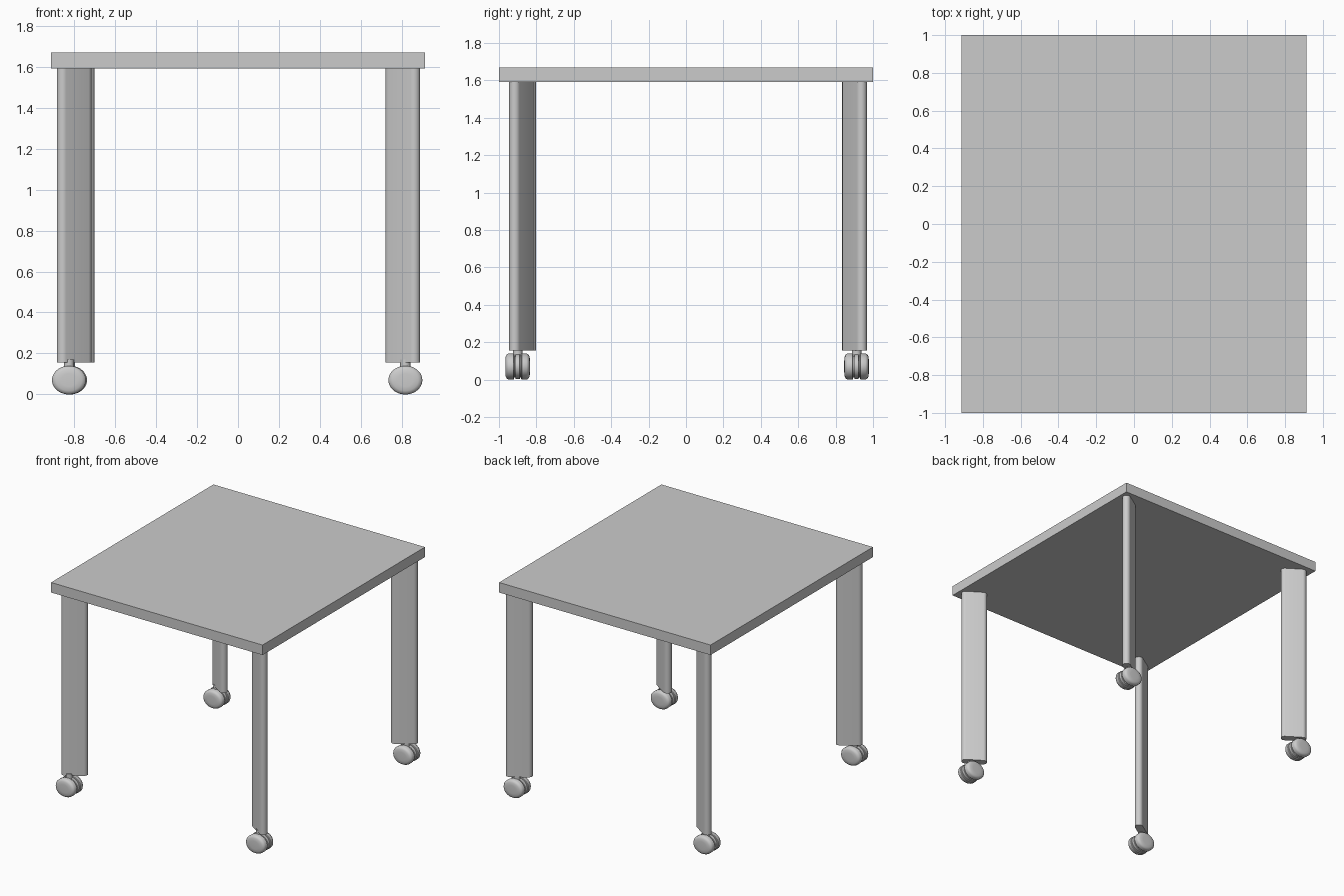
import bpy, bmesh, math
from mathutils import Matrix, Vector

if "Cube" in bpy.data.objects:
    bpy.data.objects.remove(bpy.data.objects["Cube"])


def finish(bm, name, smooth=True):
    bmesh.ops.recalc_face_normals(bm, faces=bm.faces)
    me = bpy.data.meshes.new(name)
    bm.to_mesh(me)
    bm.free()
    ob = bpy.data.objects.new(name, me)
    bpy.context.collection.objects.link(ob)
    if smooth:
        bpy.ops.object.select_all(action='DESELECT')
        ob.select_set(True)
        bpy.context.view_layer.objects.active = ob
        bpy.ops.object.shade_smooth_by_angle(angle=math.radians(35))
    return ob


def leg(name, cx, cy, angle, z0=0.155, z1=1.595, length=0.13, r=0.03, n=14):
    # Flattened tube: rounded slot outline turned toward the corner, extruded up
    bm = bmesh.new()
    rot = Matrix.Rotation(angle, 3, 'Z')
    ring = []
    for side in (1, -1):
        for i in range(n + 1):
            a = -math.pi / 2 + math.pi * i / n
            p = Vector((side * (length / 2 + r * math.cos(a)), side * r * math.sin(a), 0))
            ring.append(bm.verts.new(rot @ p + Vector((cx, cy, z0))))
    face = bm.faces.new(ring)
    ext = bmesh.ops.extrude_face_region(bm, geom=[face])
    top = [g for g in ext['geom'] if isinstance(g, bmesh.types.BMVert)]
    bmesh.ops.translate(bm, verts=top, vec=(0, 0, z1 - z0))
    return finish(bm, name)


# Half profile of the twin wheel caster: (distance along axle, radius factor)
HALF = [(-0.066, 0.0), (-0.066, 0.45), (-0.064, 0.75), (-0.058, 0.92), (-0.048, 1.0),
        (-0.022, 1.0), (-0.019, 0.96), (-0.018, 0.82), (-0.012, 0.82), (-0.011, 0.96)]


def caster(name, cx, cy, rx=0.083, rz=0.07, n=40):
    # Wheels lathed around the y axle, slightly wider than tall
    bm = bmesh.new()
    profile = HALF + [(-y, f) for y, f in reversed(HALF)]
    rings = []
    for y, f in profile:
        if f == 0:
            rings.append([bm.verts.new((cx, cy + y, rz))])
        else:
            rings.append([bm.verts.new((cx + rx * f * math.cos(2 * math.pi * i / n), cy + y,
                                        rz + rz * f * math.sin(2 * math.pi * i / n)))
                          for i in range(n)])
    for a, b in zip(rings, rings[1:]):
        for i in range(n):
            j = (i + 1) % n
            if len(a) == 1:
                bm.faces.new((a[0], b[i], b[j]))
            elif len(b) == 1:
                bm.faces.new((a[j], a[i], b[0]))
            else:
                bm.faces.new((a[i], b[i], b[j], a[j]))
    finish(bm, name)
    # Short stem joining the wheels to the leg
    bm = bmesh.new()
    bmesh.ops.create_cone(bm, cap_ends=True, segments=24, radius1=0.025, radius2=0.025,
                          depth=0.06, matrix=Matrix.Translation((cx, cy, 0.14)))
    finish(bm, name + "_stem")


# Table top
bm = bmesh.new()
bmesh.ops.create_cube(bm, size=1, matrix=Matrix.Translation((0, 0, 1.629))
                      @ Matrix.Diagonal((1.824, 2.0, 0.078, 1)))
finish(bm, "table_top", smooth=False)

# Legs with casters: name, leg centre, caster centre
corners = [("front_right", (0.805, -0.88), (0.817, -0.90)),
           ("back_right", (0.805, 0.902), (0.817, 0.912)),
           ("front_left", (-0.80, -0.868), (-0.825, -0.90)),
           ("back_left", (-0.785, 0.90), (-0.82, 0.912))]
for name, l, c in corners:
    turn = math.copysign(math.radians(33), l[0] * l[1])
    leg(name + "_leg", *l, turn)
    caster(name + "_caster", *c)
